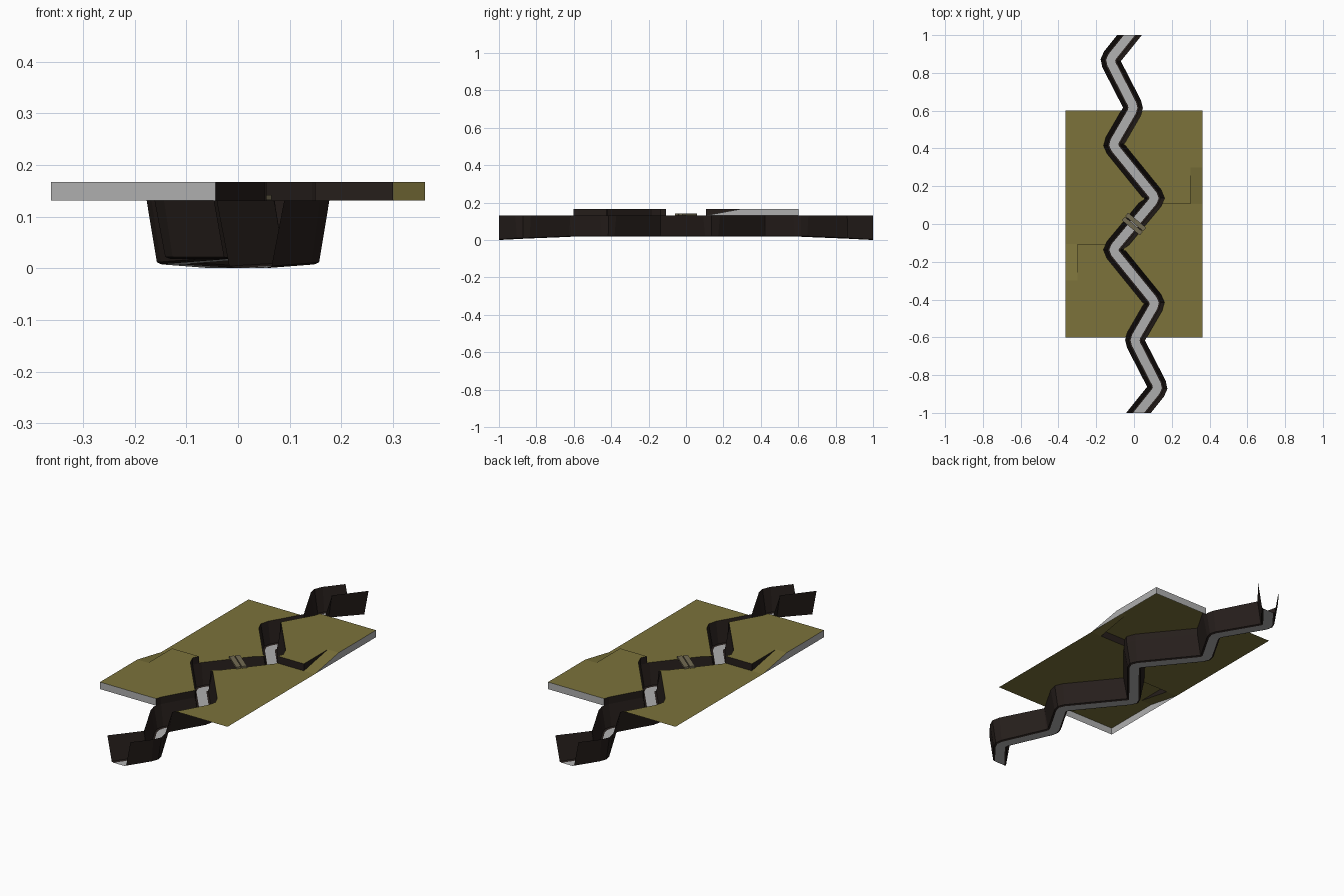
import bpy
import bmesh
from math import atan2
from mathutils import Vector

if "Cube" in bpy.data.objects:
    bpy.data.objects.remove(bpy.data.objects["Cube"])

LOW, HIGH = 0.131, 0.167          # lower and raised ground levels
XE, YE, STEP = 0.362, 0.602, 0.106  # plate half sizes, y of the step
RX, RY = 0.30, 0.30               # inner edge and top of the ramp


def material(name, rgb):
    m = bpy.data.materials.new(name)
    m.diffuse_color = (*rgb, 1)
    m.use_nodes = True
    m.node_tree.nodes["Principled BSDF"].inputs["Base Color"].default_value = m.diffuse_color
    return m


grass = material("grass", (0.2, 0.17, 0.043))
earth = material("earth", (0.019, 0.013, 0.011))
stone = material("stone", (0.43, 0.43, 0.43))
wood = material("wood", (0.17, 0.145, 0.085))


def build(name, polys, mat, both=True, up=False):
    """Mesh from polygons, optionally repeated by a half turn about z."""
    bm = bmesh.new()
    for s in ((1, -1) if both else (1,)):
        for p in polys:
            f = bm.faces.new([bm.verts.new((s * x, s * y, z)) for x, y, z in p])
            f.normal_update()
            if up and f.normal.z < 0:
                f.normal_flip()
    bmesh.ops.remove_doubles(bm, verts=bm.verts, dist=1e-5)
    me = bpy.data.meshes.new(name)
    bm.to_mesh(me)
    bm.free()
    ob = bpy.data.objects.new(name, me)
    bpy.context.collection.objects.link(ob)
    me.materials.append(mat)
    return ob


# zigzag centre line with softened corners
half = [Vector(p) for p in ((0.114, 0.137), (-0.114, 0.418), (0.0, 0.615), (-0.13, 0.868), (-0.024, 1.0))]
corners = [-p for p in reversed(half)] + half
path = [corners[0]]
for a, b, c in zip(corners, corners[1:], corners[2:]):
    p = b + (a - b).normalized() * 0.024
    q = b + (c - b).normalized() * 0.024
    path += [p, (p + q + 2 * b) / 4, q]
path.append(corners[-1])


def offset(w):
    """Path moved w to its right, ends kept square to y."""
    out = []
    for i, p in enumerate(path):
        d1 = (p - path[max(i - 1, 0)]).normalized()
        d2 = (path[min(i + 1, len(path) - 1)] - p).normalized()
        d = (d1 + d2).normalized()
        n = Vector((d.y, -d.x))
        if i in (0, len(path) - 1):
            out.append(p + Vector((w / n.x, 0)))
        else:
            out.append(p + n * (w / d.dot(d1)))
    return out


def clip(line, y0, y1):
    """Part of a y-monotone line between two y values."""
    def at(y):
        for a, b in zip(line, line[1:]):
            if a.y <= y <= b.y:
                return a.lerp(b, (y - a.y) / (b.y - a.y))
    return [at(y0)] + [p for p in line if y0 < p.y < y1] + [at(y1)]


def floor_z(y):
    y = abs(y)
    return 0.018 - 0.04 * max(0, min(y, 0.87) - 0.6) - 0.055 * max(0, y - 0.87)


def wall(line, z0, z1):
    return [[(a.x, a.y, z0), (b.x, b.y, z0), (b.x, b.y, z1), (a.x, a.y, z1)]
            for a, b in zip(line, line[1:])]


def strip(a, b):
    """Quads between two lines of 3D points."""
    return [[a[i], b[i], b[i + 1], a[i + 1]] for i in range(len(a) - 1)]


def floor_line(w, lift=0):
    return [(p.x, p.y, floor_z(c.y) + lift) for p, c in zip(offset(w), path)]


# trench: sloping walls with a small foot, and floor
top = offset(0.051)
foot = floor_line(0.032, 0.004)
build("trench_walls", strip(foot, [(p.x, p.y, LOW) for p in top]) +
      strip(floor_line(0.023), foot), earth)
build("trench_floor", strip(floor_line(-0.023), floor_line(0.023)), stone, both=False, up=True)

# ground: low half, raised half and ramp on each side
low_edge, high_edge = clip(top, -YE, STEP), clip(top, STEP, YE)
build("low_ground", [[(p.x, p.y, LOW) for p in low_edge] +
                     [(RX, STEP, LOW), (XE, STEP, LOW), (XE, -YE, LOW)]], grass, up=True)
build("raised_ground", [[(p.x, p.y, HIGH) for p in high_edge] +
                        [(XE, YE, HIGH), (XE, RY, HIGH), (RX, RY, HIGH), (RX, STEP, HIGH)]], grass, up=True)
build("ramp", [[(RX, STEP, LOW), (XE, STEP, LOW), (XE, RY, HIGH), (RX, RY, HIGH)]], grass, up=True)

# earth faces of the raised ground
s = high_edge[0]
build("bank_walls", wall(list(reversed(high_edge)), LOW, HIGH) +
      wall([Vector((s.x, s.y)), Vector((RX, STEP))], LOW, HIGH) +
      [[(RX, STEP, LOW), (RX, RY, HIGH), (RX, STEP, HIGH)]], earth)

# grey outer skirt
e = high_edge[-1]
build("outer_skirt", wall([Vector((XE, RY)), Vector((XE, YE)), Vector((e.x, YE))], LOW, HIGH) +
      [[(XE, STEP, LOW), (XE, RY, LOW), (XE, RY, HIGH)]], stone)

# plank bridge across the middle
d = half[0].normalized()
for k in (-1, 1):
    bpy.ops.mesh.primitive_cube_add(size=1, location=(d.x * 0.014 * k, d.y * 0.014 * k, LOW + 0.006),
                                    rotation=(0, 0, atan2(-d.x, d.y)))
    plank = bpy.context.object
    plank.name = "bridge_plank"
    plank.scale = (0.125, 0.024, 0.01)
    plank.data.materials.append(wood)
